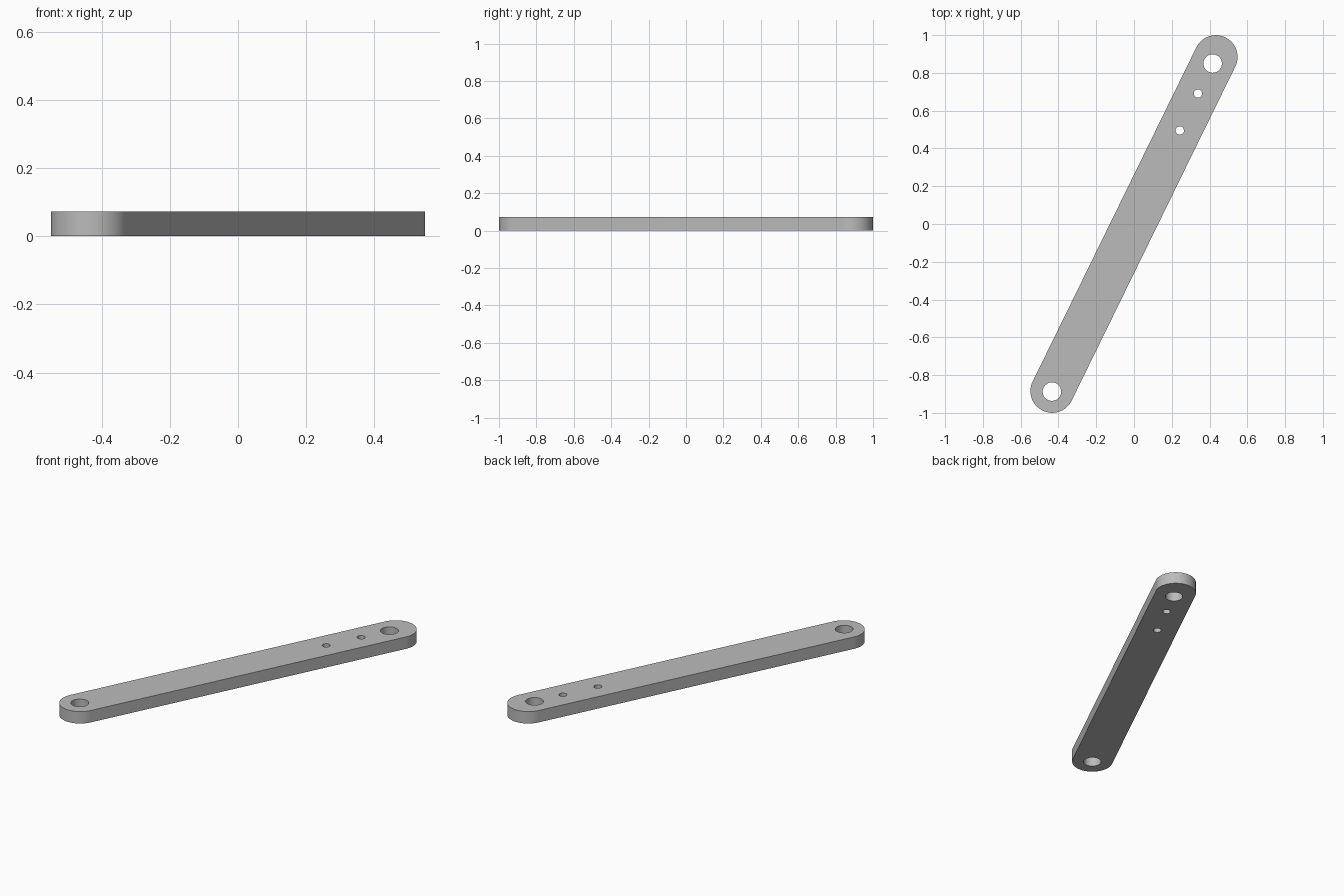
import bpy, bmesh
from math import pi, radians, cos, sin
from mathutils import Matrix, Vector

cube = bpy.data.objects.get("Cube")
if cube:
    bpy.data.objects.remove(cube)

# Dimensions, laid out along the bar's own length
THICKNESS = 0.072
END_RADIUS = 0.115
HALF_SPAN = 0.985
TILT = radians(63.9)
HOLES = [(-0.988, 0.049), (0.946, 0.049), (0.769, 0.022), (0.551, 0.022)]


def arc(cx, radius, start, sweep, steps):
    """Points on an arc, leaving out the far end of a full circle."""
    count = steps if sweep >= 2 * pi else steps + 1
    return [Vector((cx + radius * cos(start + sweep * i / steps),
                    radius * sin(start + sweep * i / steps), 0))
            for i in range(count)]


def add_loop(bm, points):
    verts = [bm.verts.new(p) for p in points]
    for a, b in zip(verts, verts[1:] + verts[:1]):
        bm.edges.new((a, b))


# Flat profile: rounded bar outline with the pin and screw holes
bm = bmesh.new()
add_loop(bm, arc(HALF_SPAN, END_RADIUS, -pi / 2, pi, 32)
         + arc(-HALF_SPAN, END_RADIUS, pi / 2, pi, 32))
for x, radius in HOLES:
    add_loop(bm, arc(x, radius, 0, 2 * pi, 40))
bmesh.ops.triangle_fill(bm, use_beauty=True, edges=bm.edges[:], normal=(0, 0, 1))

# Thicken the profile and turn the bar to its diagonal
result = bmesh.ops.extrude_face_region(bm, geom=bm.faces[:], use_keep_orig=True)
top = [g for g in result["geom"] if isinstance(g, bmesh.types.BMVert)]
bmesh.ops.translate(bm, verts=top, vec=(0, 0, THICKNESS))
bmesh.ops.rotate(bm, verts=bm.verts[:], cent=(0, 0, 0),
                 matrix=Matrix.Rotation(TILT, 3, 'Z'))
bmesh.ops.recalc_face_normals(bm, faces=bm.faces[:])

mesh = bpy.data.meshes.new("link_bar")
bm.to_mesh(mesh)
bm.free()
bar = bpy.data.objects.new("link_bar", mesh)
bpy.context.collection.objects.link(bar)

# Plain grey
grey = bpy.data.materials.new("grey")
grey.use_nodes = True
colour = (0.5, 0.5, 0.5, 1)
grey.diffuse_color = colour
grey.node_tree.nodes["Principled BSDF"].inputs["Base Color"].default_value = colour
mesh.materials.append(grey)

# Smooth round walls, crisp rims
bpy.context.view_layer.objects.active = bar
bar.select_set(True)
bpy.ops.object.shade_smooth_by_angle(angle=radians(30))
